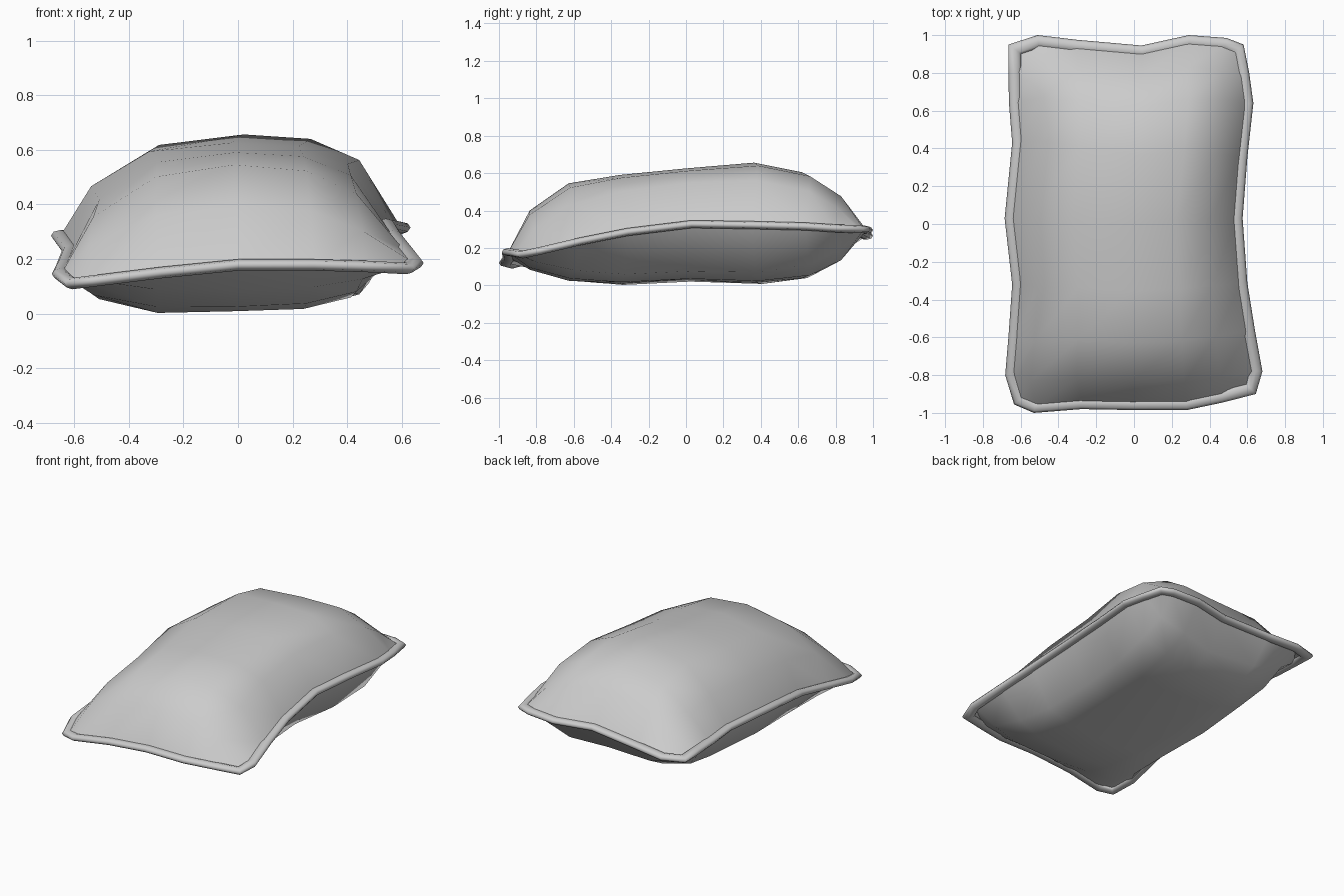
import bpy
import bmesh
import math
from mathutils import Vector

default_cube = bpy.data.objects.get("Cube")
if default_cube:
    bpy.data.objects.remove(default_cube, do_unlink=True)

PIPING_WIDTH = 0.034   # half width of the cord
PIPING_HEIGHT = 0.021  # half height of the cord
PIPING_SIDES = 8

fabric = bpy.data.materials.new("light grey fabric")
fabric.use_nodes = True
fabric.diffuse_color = (0.6, 0.6, 0.6, 1)
fabric.node_tree.nodes["Principled BSDF"].inputs["Base Color"].default_value = (0.6, 0.6, 0.6, 1)

# Outer seam line of each side: front and back run along x, left and right along y
front = [(-.635, -.955, .11), (-.53, -1, .12), (-.28, -.98, .15), (0, -.985, .178),
         (.28, -.985, .178), (.47, -.945, .173), (.645, -.9, .165)]
back = [(-.665, .95, .27), (-.51, 1, .265), (-.3, .975, .275), (.04, .945, .295),
        (.29, 1, .295), (.49, .985, .3), (.58, .95, .3)]
side_neg_x = [(-.682, -.8, .145), (-.665, -.6, .18), (-.645, -.32, .23), (-.685, .03, .285),
              (-.645, .43, .285), (-.662, .64, .28), (-.665, .8, .275)]
side_pos_x = [(.68, -.78, .185), (.64, -.56, .235), (.6, -.31, .285), (.575, .03, .327),
              (.6, .35, .322), (.632, .64, .315), (.61, .8, .305)]

# Grid spacing, and the crest height of each cover along the length
U = [0, .08, .29, .52, .71, .88, 1]
V = [0, .07, .18, .33, .51, .71, .83, .93, 1]
TOP_CREST = [0, .40, .545, .59, .625, .656, .605, .50, 0]
BOTTOM_CREST = [0, .08, .018, 0, .02, .005, .03, .11, 0]
TOP_FULLNESS = [0, .53, .9, 1, .96, .74, 0]
BOTTOM_FULLNESS = [0, .8, 1, .97, .95, .82, 0]
# How much the covers flatten towards the corners, by rows from the end
CORNER_FLATTEN = [0, .28, .12, .03, 0]


def make_object(name, bm):
    """Turn a bmesh into a smooth shaded fabric object."""
    mesh = bpy.data.meshes.new(name)
    bmesh.ops.recalc_face_normals(bm, faces=bm.faces)
    for face in bm.faces:
        face.smooth = True
    bm.to_mesh(mesh)
    bm.free()
    mesh.materials.append(fabric)
    obj = bpy.data.objects.new(name, mesh)
    bpy.context.scene.collection.objects.link(obj)
    return obj


# Closed outline, counterclockwise, with a mitred outward direction per point
outline = [Vector(p) for p in front + side_pos_x + back[::-1] + side_neg_x[::-1]]
count = len(outline)


def edge_normal(a, b):
    d = (b - a).to_2d().normalized()
    return Vector((d.y, -d.x, 0))


mitres = []
for k, point in enumerate(outline):
    n1 = edge_normal(outline[k - 1], point)
    n2 = edge_normal(point, outline[(k + 1) % count])
    middle = (n1 + n2).normalized()
    mitres.append(middle / max(middle.dot(n1), 0.6))
seam = [p - m * PIPING_WIDTH for p, m in zip(outline, mitres)]

# Piping: a flattened cord swept around the seam, its inner half under the covers
bm = bmesh.new()
rings = []
for centre, mitre in zip(seam, mitres):
    ring = []
    for s in range(PIPING_SIDES):
        a = math.tau * s / PIPING_SIDES
        offset = mitre * PIPING_WIDTH * math.cos(a)
        offset.z = PIPING_HEIGHT * math.sin(a)
        ring.append(bm.verts.new(centre + offset))
    rings.append(ring)
for k in range(count):
    r1, r2 = rings[k], rings[(k + 1) % count]
    for s in range(PIPING_SIDES):
        t = (s + 1) % PIPING_SIDES
        bm.faces.new((r1[s], r1[t], r2[t], r2[s]))
make_object("seam_piping", bm)

# Split the seam loop back into four border curves for the covers
nu, nv = len(U), len(V)
seam_front = seam[:nu]
seam_right = seam[nu - 1:nu + nv - 1]
seam_back = seam[nu + nv - 2:2 * nu + nv - 2][::-1]
seam_left = (seam[2 * nu + nv - 3:] + seam[:1])[::-1]


def patch_point(i, j):
    """Blend the four border curves across the pillow."""
    u, v = U[i], V[j]
    along = seam_front[i].lerp(seam_back[i], v)
    across = seam_left[j].lerp(seam_right[j], u)
    corners = seam_front[0].lerp(seam_front[-1], u).lerp(seam_back[0].lerp(seam_back[-1], u), v)
    return along + across - corners


def make_cover(name, crest, fullness):
    """Bulge the blended patch towards its crest line."""
    bm = bmesh.new()
    grid = []
    for j in range(nv):
        row = []
        for i in range(nu):
            p = patch_point(i, j)
            if 0 < j < nv - 1 and 0 < i < nu - 1:
                # Flatten the outer columns fully and their neighbours a little
                reach = (1, .3, 0)[min(i, nu - 1 - i) - 1]
                flatten = CORNER_FLATTEN[min(j, nv - 1 - j)] * reach
                p.z += (crest[j] - p.z) * fullness[i] * (1 - flatten)
                p.x = p.x * .96 - .012
            row.append(bm.verts.new(p))
        grid.append(row)
    for j in range(nv - 1):
        for i in range(nu - 1):
            bm.faces.new((grid[j][i], grid[j][i + 1], grid[j + 1][i + 1], grid[j + 1][i]))
    obj = make_object(name, bm)
    # Face the cover outwards
    facing_up = sum(f.normal.z for f in obj.data.polygons) > 0
    if facing_up != (name == "top_cover"):
        obj.data.flip_normals()


make_cover("top_cover", TOP_CREST, TOP_FULLNESS)
make_cover("bottom_cover", BOTTOM_CREST, BOTTOM_FULLNESS)
